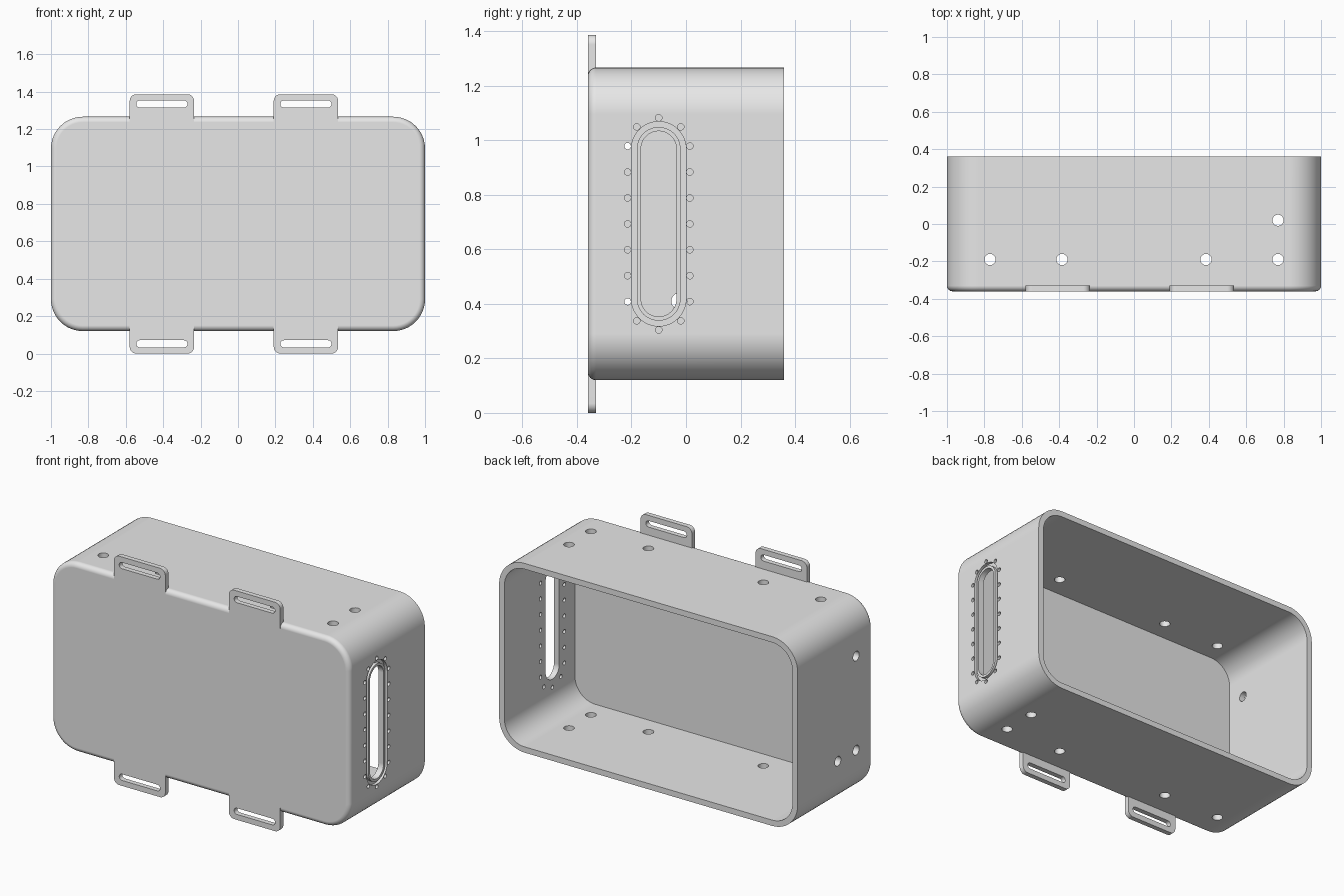
import bpy
import bmesh
from math import cos, sin, pi

cube = bpy.data.objects.get("Cube")
if cube:
    bpy.data.objects.remove(cube, do_unlink=True)

grey = bpy.data.materials.new("plain grey")
grey.use_nodes = True
grey.diffuse_color = (0.8, 0.8, 0.8, 1)
grey.node_tree.nodes["Principled BSDF"].inputs["Base Color"].default_value = (0.8, 0.8, 0.8, 1)

MID = 0.693            # height of the case centre
HX, HY, HZ = 1.0, 0.36, 0.573
WALL, FRONT_WALL = 0.035, 0.045
CORNER, FILLET = 0.17, 0.03


def outline(cu, cv, hu, hv, r, seg=12):
    """Rounded rectangle; a stadium or circle when r reaches the half width."""
    pts = []
    for k, (su, sv) in enumerate([(1, 1), (-1, 1), (-1, -1), (1, -1)]):
        for i in range(seg + 1):
            a = (k + i / seg) * pi / 2
            pts.append((cu + su * (hu - r) + r * cos(a), cv + sv * (hv - r) + r * sin(a)))
    return pts


def place(u, v, w, axis):
    return {"x": (w, u, v), "y": (u, w, v), "z": (u, v, w)}[axis]


def loft(bm, rings, axis, closed=False):
    """Skin a list of (outline, depth) rings, capped unless the loop is closed."""
    loops = [[bm.verts.new(place(u, v, w, axis)) for u, v in pts] for pts, w in rings]
    pairs = list(zip(loops, loops[1:]))
    if closed:
        pairs.append((loops[-1], loops[0]))
    else:
        bm.faces.new(loops[0])
        bm.faces.new(loops[-1])
    for a, b in pairs:
        for i in range(len(a)):
            j = (i + 1) % len(a)
            bm.faces.new((a[i], a[j], b[j], b[i]))


def prism(bm, pts, w0, w1, axis):
    loft(bm, [(pts, w0), (pts, w1)], axis)


def hole(bm, u, v, r, w0, w1, axis, seg=6):
    prism(bm, outline(u, v, r, r, r, seg), w0, w1, axis)


def finish(bm, name):
    bmesh.ops.remove_doubles(bm, verts=bm.verts, dist=1e-5)
    bmesh.ops.recalc_face_normals(bm, faces=bm.faces)
    mesh = bpy.data.meshes.new(name)
    bm.to_mesh(mesh)
    bm.free()
    mesh.materials.append(grey)
    obj = bpy.data.objects.new(name, mesh)
    bpy.context.collection.objects.link(obj)
    return obj


def boolean(target, tool, operation):
    mod = target.modifiers.new(operation.lower(), "BOOLEAN")
    mod.object, mod.operation, mod.solver = tool, operation, "EXACT"
    bpy.context.view_layer.objects.active = target
    bpy.ops.object.modifier_apply(modifier=mod.name)
    bpy.data.objects.remove(tool, do_unlink=True)


# Open-backed shell with a rounded front edge
def shell_ring(inset, y):
    return outline(0, MID, HX - inset, HZ - inset, CORNER - inset), y


bm = bmesh.new()
rings = []
for i in range(7):
    a = i / 6 * pi / 2
    rings.append(shell_ring(FILLET * (1 - sin(a)), -HY + FILLET * (1 - cos(a))))
rings += [shell_ring(0, HY), shell_ring(WALL, HY), shell_ring(WALL, -HY + FRONT_WALL)]
loft(bm, rings, "y")
case = finish(bm, "case")

# Strap tabs above and below, flush with the front
tabs = bmesh.new()
cuts = bmesh.new()
for x in (-0.407, 0.363):
    for s in (-1, 1):
        prism(tabs, outline(x, MID + s * 0.593, 0.172, 0.1, 0.035, 8), -HY, -HY + 0.03, "y")
        prism(cuts, outline(x, MID + s * 0.641, 0.137, 0.019, 0.019, 8), -0.45, -0.3, "y")
boolean(case, finish(tabs, "strap_tabs"), "UNION")

# Round holes through the top and bottom walls
for x, y in [(-0.77, -0.19), (-0.385, -0.19), (0.385, -0.19), (0.77, -0.19), (0.77, 0.02)]:
    hole(cuts, x, y, 0.03, -0.1, 1.5, "z")

# Round holes in the right wall
for y, z in [(-0.2, 0.98), (-0.2, 0.41), (-0.025, 0.41)]:
    hole(cuts, y, z, 0.029, -1.1, -0.9, "x")

# Window slot in the left wall, with a seal groove around it
WY, STRAIGHT = -0.1, 0.275


def stadium(r):
    return outline(WY, MID, r, STRAIGHT + r, r)


prism(cuts, stadium(0.065), 0.9, 1.1, "x")
loft(cuts, [(stadium(0.1), 1.05), (stadium(0.1), 0.982),
            (stadium(0.08), 0.982), (stadium(0.08), 1.05)], "x", closed=True)

# Screw holes around the window
RING = 0.114
for s in (-1, 1):
    for i in range(-3, 4):
        hole(cuts, WY + s * RING, MID + i * 0.095, 0.012, 0.9, 1.1, "x", 4)
    for a in (pi / 4, pi / 2, 3 * pi / 4):
        hole(cuts, WY + RING * cos(a), MID + s * (STRAIGHT + RING * sin(a)), 0.012, 0.9, 1.1, "x", 4)
boolean(case, finish(cuts, "cutters"), "DIFFERENCE")

# Smooth curves, crisp edges, flat large faces
bpy.ops.object.select_all(action="DESELECT")
case.select_set(True)
bpy.context.view_layer.objects.active = case
bpy.ops.object.shade_smooth_by_angle(angle=pi / 6)
normals = case.modifiers.new("flat_faces", "WEIGHTED_NORMAL")
normals.keep_sharp = True
